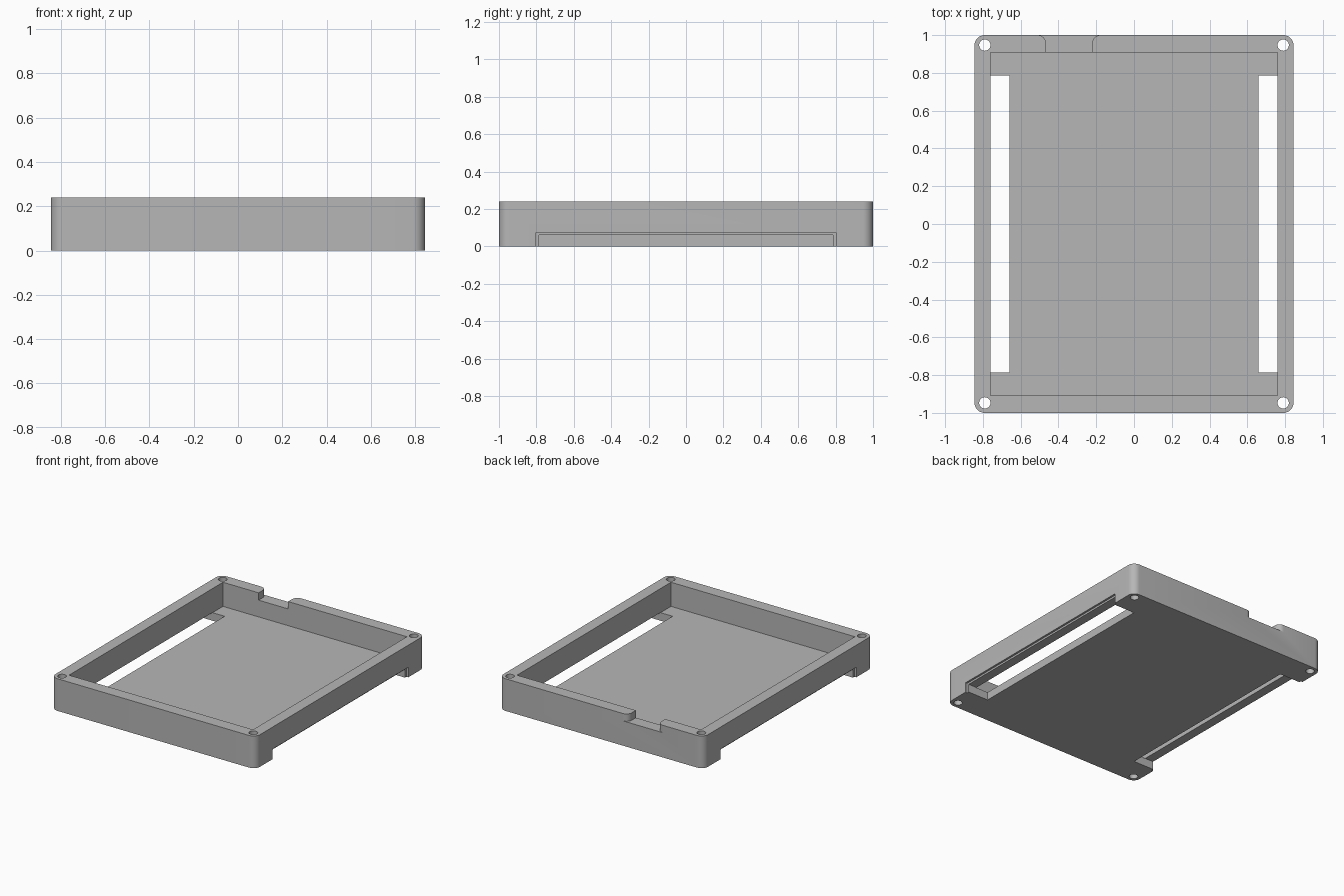
import bpy, bmesh, math

if "Cube" in bpy.data.objects:
    bpy.data.objects.remove(bpy.data.objects["Cube"], do_unlink=True)

W, L, H = 0.845, 1.0, 0.24          # half width, half length, height
IN_X, IN_Y, FLOOR = 0.76, 0.908, 0.06

grey = bpy.data.materials.new("plain grey")
grey.use_nodes = True
colour = (0.47, 0.47, 0.47, 1)
grey.diffuse_color = colour
grey.node_tree.nodes["Principled BSDF"].inputs["Base Color"].default_value = colour


def prism(name, outline, z0, z1):
    """Extrude a flat outline from z0 up to z1."""
    bm = bmesh.new()
    base = bm.faces.new([bm.verts.new((x, y, z0)) for x, y in outline])
    top = bmesh.ops.extrude_face_region(bm, geom=[base])["geom"]
    bmesh.ops.translate(bm, vec=(0, 0, z1 - z0),
                        verts=[v for v in top if isinstance(v, bmesh.types.BMVert)])
    bmesh.ops.recalc_face_normals(bm, faces=bm.faces)
    mesh = bpy.data.meshes.new(name)
    bm.to_mesh(mesh)
    bm.free()
    obj = bpy.data.objects.new(name, mesh)
    bpy.context.collection.objects.link(obj)
    mesh.materials.append(grey)
    return obj


def arc(cx, cy, r, start, end, steps):
    angles = [math.radians(start + (end - start) * i / steps) for i in range(steps + 1)]
    return [(cx + r * math.cos(a), cy + r * math.sin(a)) for a in angles]


def rect(x0, x1, y0, y1):
    return [(x0, y0), (x1, y0), (x1, y1), (x0, y1)]


def cut(outline, z0, z1):
    """Subtract a prism from the tray."""
    cutter = prism("cutter", outline, z0, z1)
    cutter.hide_render = True
    mod = tray.modifiers.new("cut", "BOOLEAN")
    mod.operation, mod.solver, mod.object = "DIFFERENCE", "EXACT", cutter
    bpy.ops.object.modifier_apply(modifier=mod.name)
    bpy.data.objects.remove(cutter, do_unlink=True)


# Rounded block that becomes the tray
R = 0.055
corners = [(1, 1, 0), (-1, 1, 90), (-1, -1, 180), (1, -1, 270)]
outline = []
for sx, sy, a in corners:
    outline += arc(sx * (W - R), sy * (L - R), R, a, a + 90, 10)
tray = prism("case_tray", outline, 0, H)
bpy.context.view_layer.objects.active = tray
tray.select_set(True)

# Main pocket
cut(rect(-IN_X, IN_X, -IN_Y, IN_Y), FLOOR, H + 0.1)

# Side slots, open below and outward, with a shallow stepped outer rim
for s in (-1, 1):
    cut(rect(*sorted((s * 0.66, s * (W + 0.1))), -0.785, 0.785), -0.1, FLOOR + 0.001)
    cut(rect(*sorted((s * (W - 0.015), s * (W + 0.1))), -0.802, 0.802), -0.1, 0.075)

# Screw holes through the corners
for sx, sy, a in corners:
    cut(arc(sx * 0.79, sy * 0.947, 0.03, 0, 345, 23), -0.1, H + 0.1)

# Cable notch in the back wall, flared where it meets the outside
F = 0.045
left, right = -0.465, -0.222
notch = [(left, IN_Y - 0.05), (right, IN_Y - 0.05)]
notch += arc(right + F, L - F, F, 180, 90, 8)
notch += [(right + F, L + 0.1), (left - F, L + 0.1)]
notch += arc(left - F, L - F, F, 90, 0, 8)
cut(notch, 0.185, H + 0.1)

bpy.ops.object.shade_smooth_by_angle(angle=math.radians(30))
